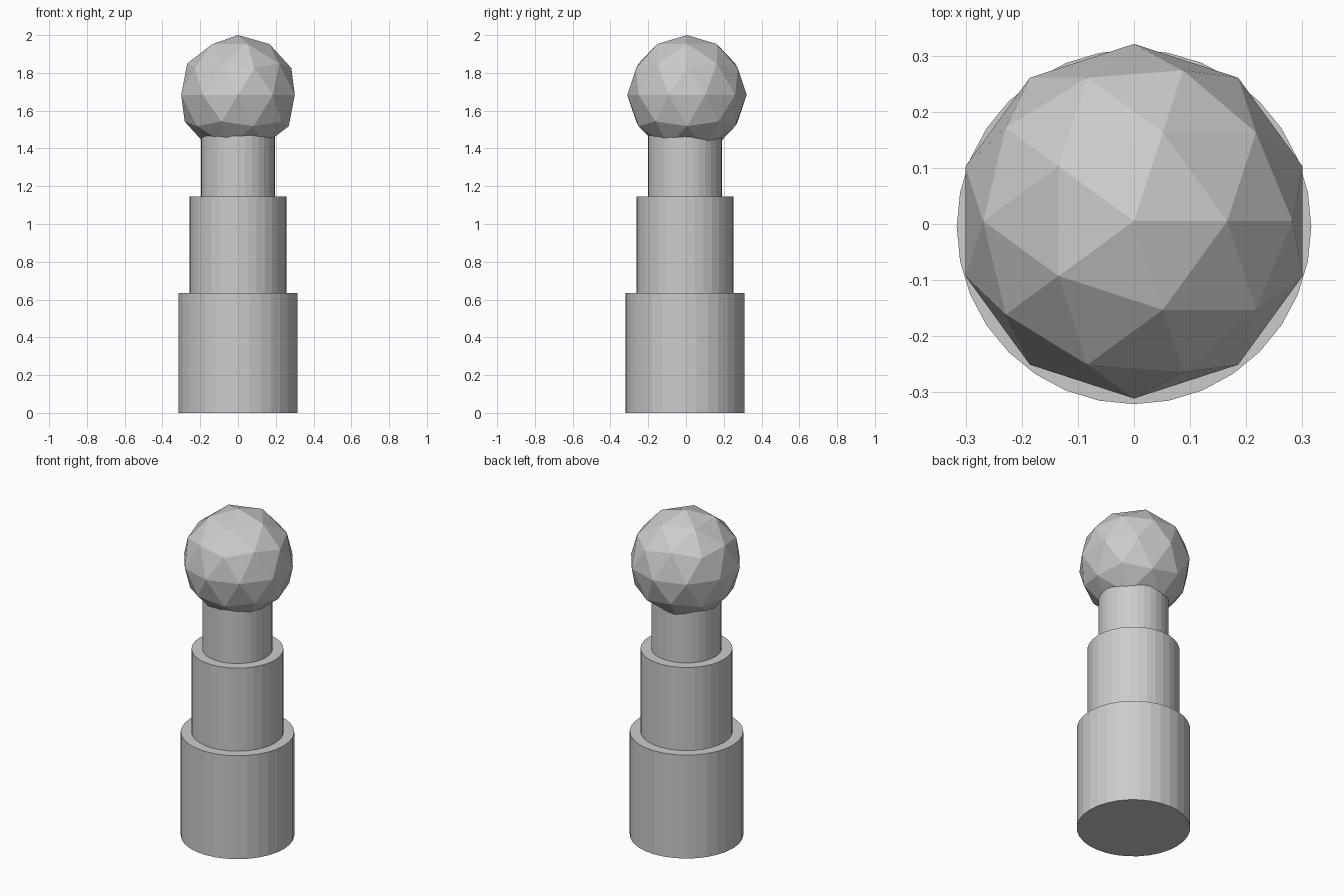
import bpy

cube = bpy.data.objects.get("Cube")
if cube:
    bpy.data.objects.remove(cube, do_unlink=True)

grey = bpy.data.materials.new("plain grey")
grey.use_nodes = True
colour = (0.6, 0.6, 0.6, 1)
grey.diffuse_color = colour
grey.node_tree.nodes["Principled BSDF"].inputs["Base Color"].default_value = colour


def finish(name):
    obj = bpy.context.object
    obj.name = name
    obj.data.materials.append(grey)
    return obj


def tier(name, radius, bottom, top):
    bpy.ops.mesh.primitive_cylinder_add(
        vertices=32, radius=radius, depth=top - bottom,
        location=(0, -0.005, (top + bottom) / 2))
    return finish(name)


# Stepped column, each tier narrower than the one below
tier("lower_tier", 0.316, 0, 0.635)
tier("middle_tier", 0.256, 0.635, 1.145)
tier("upper_tier", 0.196, 1.145, 1.54)

# Faceted ball on top
bpy.ops.mesh.primitive_ico_sphere_add(
    subdivisions=2, radius=0.316, location=(0, 0.005, 1.684))
finish("ball_head")
